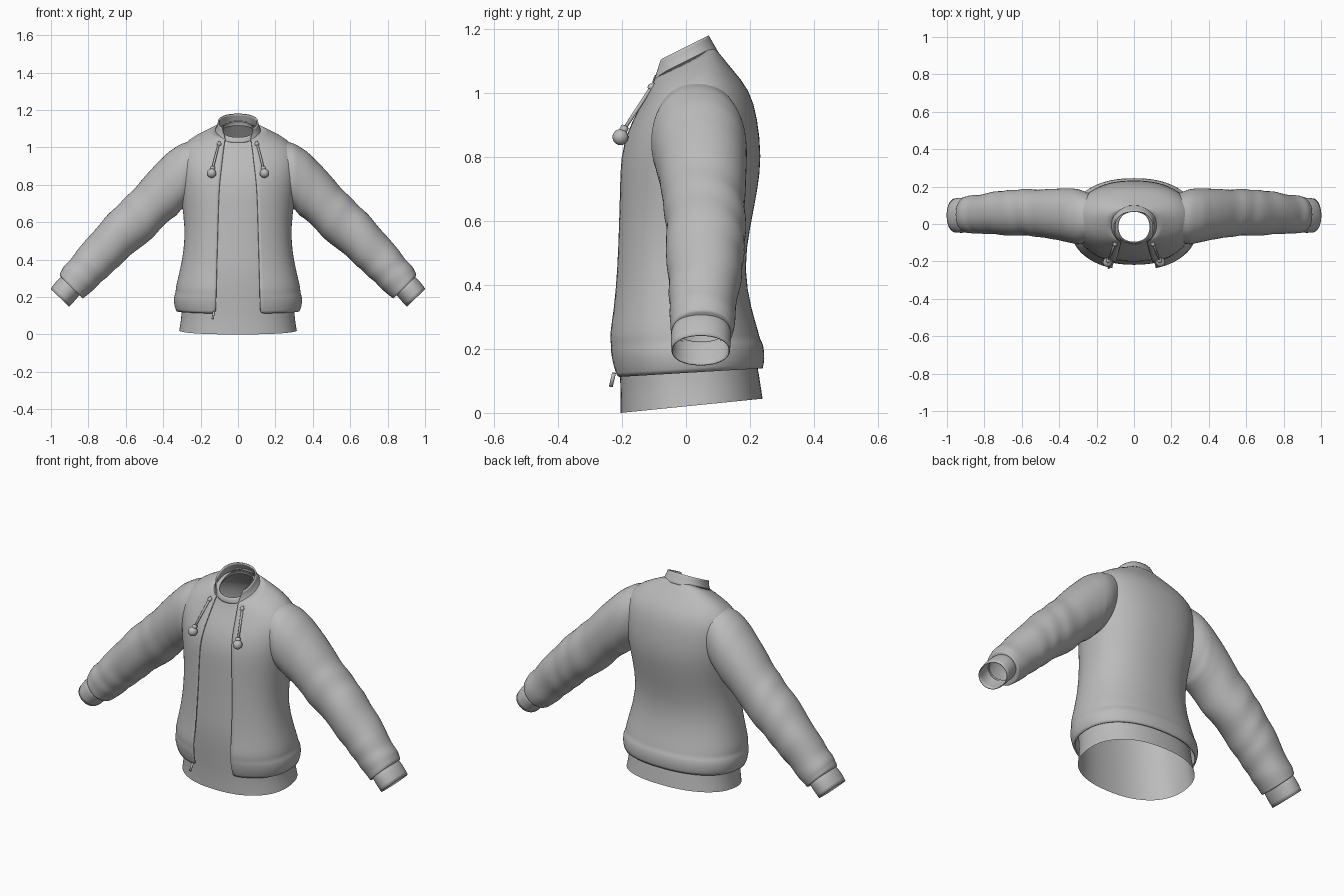
import bpy, bmesh, math
from math import sin, cos, pi
from mathutils import Vector

cube = bpy.data.objects.get("Cube")
if cube:
    bpy.data.objects.remove(cube, do_unlink=True)

# One cloth colour for everything
cloth = bpy.data.materials.new("grey_cloth")
cloth.use_nodes = True
GREY = (0.5, 0.5, 0.5, 1)
cloth.diffuse_color = GREY
cloth.node_tree.nodes["Principled BSDF"].inputs["Base Color"].default_value = GREY


def finish(name, bm, mirror=False, subsurf=0, thickness=0):
    """Turn a bmesh into a smooth object with the usual modifiers."""
    mesh = bpy.data.meshes.new(name)
    bm.to_mesh(mesh)
    bm.free()
    mesh.materials.append(cloth)
    for p in mesh.polygons:
        p.use_smooth = True
    ob = bpy.data.objects.new(name, mesh)
    bpy.context.collection.objects.link(ob)
    if mirror:
        ob.modifiers.new("Mirror", 'MIRROR').use_clip = False
        ob.modifiers["Mirror"].use_mirror_merge = False
    if subsurf:
        m = ob.modifiers.new("Subsurf", 'SUBSURF')
        m.levels = m.render_levels = subsurf
    if thickness:
        m = ob.modifiers.new("Solidify", 'SOLIDIFY')
        m.thickness = thickness
        m.offset = -1
    return ob


def loft(name, rings, closed=True, **kw):
    """Skin a list of equally long point rings."""
    bm = bmesh.new()
    rows = [[bm.verts.new(p) for p in ring] for ring in rings]
    n = len(rows[0])
    for a, b in zip(rows, rows[1:]):
        for j in range(n if closed else n - 1):
            k = (j + 1) % n
            bm.faces.new((a[j], a[k], b[k], b[j]))
    return finish(name, bm, **kw)


def power(v, p=0.88):
    return math.copysign(abs(v) ** p, v)


def body_ring(z, w, front, back, tilt, gap=0, n=48):
    """Rounded cross-section, split at the front when gap is above zero."""
    start = -pi / 2 + (math.asin((gap / w) ** (1 / 0.88)) if gap else 0)
    sweep = 2 * (pi / 2 - start) if gap else 2 * pi
    ring = []
    for j in range(n):
        a = start + sweep * j / (n - 1 if gap else n)
        y = (front + back) / 2 + (back - front) / 2 * power(sin(a))
        ring.append((w * power(cos(a)), y, z + tilt * y))
    return ring


# Jacket body: height, half width, front y, back y, tilt, half opening
body = [
    (0.125, 0.330, -0.225, 0.240, 0.06, 0.120),
    (0.150, 0.342, -0.234, 0.247, 0.06, 0.120),
    (0.205, 0.345, -0.246, 0.243, 0.05, 0.118),
    (0.222, 0.332, -0.243, 0.230, 0.04, 0.118),
    (0.245, 0.336, -0.250, 0.228, 0.03, 0.117),
    (0.320, 0.316, -0.235, 0.205, 0.00, 0.115),
    (0.450, 0.288, -0.225, 0.180, 0.00, 0.112),
    (0.580, 0.285, -0.220, 0.200, 0.00, 0.108),
    (0.700, 0.300, -0.215, 0.225, 0.00, 0.105),
    (0.800, 0.315, -0.212, 0.237, 0.00, 0.100),
    (0.900, 0.325, -0.187, 0.224, 0.10, 0.090),
    (0.970, 0.318, -0.157, 0.200, 0.20, 0.083),
    (1.030, 0.272, -0.127, 0.145, 0.30, 0.077),
    (1.070, 0.192, -0.113, 0.112, 0.40, 0.072),
    (1.100, 0.122, -0.104, 0.088, 0.50, 0.070),
]
loft("jacket_body", [body_ring(*s) for s in body], closed=False,
     subsurf=1, thickness=0.008)

# Standing collar
collar = [
    (1.080, 0.128, -0.116, 0.100, 0.50, 0.068),
    (1.100, 0.118, -0.112, 0.091, 0.50, 0.072),
    (1.125, 0.110, -0.110, 0.080, 0.50, 0.080),
    (1.145, 0.108, -0.110, 0.071, 0.50, 0.086),
]
loft("collar", [body_ring(*s) for s in collar], closed=False,
     subsurf=1, thickness=0.008)

# Shirt worn underneath, following the inside of the jacket
shirt = [(0.0205, 0.315, -0.205, 0.240, 0.10),
         (0.070, 0.306, -0.205, 0.233, 0.08),
         (0.130, 0.300, -0.206, 0.225, 0.06)]
shirt += [(z - 0.008, w - 0.014, f + 0.012, b - 0.014, t)
          for z, w, f, b, t, g in body[5:]]
shirt.append((1.100, 0.088, -0.100, 0.070, 0.50))
loft("shirt", [body_ring(*s) for s in shirt], subsurf=1)

# Ribbed neckband of the shirt
neck = [(1.078, 0.100, -0.106, 0.076, 0.5), (1.090, 0.096, -0.106, 0.075, 0.5),
        (1.104, 0.086, -0.098, 0.068, 0.5)]
loft("shirt_neckband", [body_ring(*s) for s in neck], subsurf=1, thickness=0.004)


def sleeve_ring(tx, tz, bx, bz, front, back, wrinkle=0, phase=0, n=32):
    """Oval between an upper and a lower edge point, with cloth folds."""
    mid = Vector((tx + bx, front + back, tz + bz)) / 2
    up = Vector((tx - bx, 0, tz - bz)) / 2
    side = Vector((0, front - back, 0)) / 2
    ring = []
    for j in range(n):
        a = 2 * pi * j / n
        k = 1 + wrinkle * sin(phase + 2 * sin(a + phase * 0.3))
        ring.append(mid + (up * power(cos(a), 0.94) + side * power(sin(a), 0.94)) * k)
    return ring


# Sleeves: upper x z, lower x z, front y, back y
sleeve = [
    (0.220, 1.045, 0.260, 0.700, -0.100, 0.165),
    (0.300, 1.022, 0.300, 0.670, -0.112, 0.188),
    (0.375, 0.975, 0.330, 0.635, -0.098, 0.192),
    (0.450, 0.900, 0.380, 0.600, -0.085, 0.188),
    (0.550, 0.785, 0.450, 0.525, -0.070, 0.187),
    (0.640, 0.695, 0.530, 0.460, -0.063, 0.187),
    (0.730, 0.605, 0.610, 0.390, -0.060, 0.182),
    (0.810, 0.510, 0.680, 0.325, -0.056, 0.172),
    (0.880, 0.420, 0.750, 0.262, -0.052, 0.160),
    (0.935, 0.360, 0.805, 0.210, -0.050, 0.153),
    (0.955, 0.320, 0.830, 0.190, -0.047, 0.148),
    (0.945, 0.302, 0.848, 0.212, -0.035, 0.130),
]
rings = []
for i, (a, b) in enumerate(zip(sleeve, sleeve[1:])):
    for s in range(3):
        row = [u + (v - u) * s / 3 for u, v in zip(a, b)]
        fold = 0.03 if 3 < i < 9 else 0.008
        rings.append(sleeve_ring(*row, fold, (3 * i + s) * 1.5))
rings.append(sleeve_ring(*sleeve[-1]))
loft("sleeves", rings, mirror=True, subsurf=1)

# Cuffs
cuff = [
    (0.940, 0.312, 0.838, 0.220, -0.038, 0.133),
    (0.954, 0.302, 0.848, 0.210, -0.047, 0.142),
    (0.980, 0.275, 0.872, 0.180, -0.048, 0.141),
    (1.002, 0.243, 0.902, 0.148, -0.046, 0.138),
]
loft("cuffs", [sleeve_ring(*c) for c in cuff], mirror=True, subsurf=1, thickness=0.004)


def rod(name, start, end, radius, mirror=True):
    start, end = Vector(start), Vector(end)
    d = end - start
    bm = bmesh.new()
    bmesh.ops.create_cone(bm, cap_ends=True, segments=10, radius1=radius,
                          radius2=radius, depth=d.length)
    bmesh.ops.rotate(bm, verts=bm.verts, matrix=d.to_track_quat('Z', 'Y').to_matrix())
    bmesh.ops.translate(bm, verts=bm.verts, vec=(start + end) / 2)
    return finish(name, bm, mirror=mirror)


def ball(name, centre, radius):
    bm = bmesh.new()
    bmesh.ops.create_uvsphere(bm, u_segments=16, v_segments=10, radius=radius)
    bmesh.ops.translate(bm, verts=bm.verts, vec=centre)
    return finish(name, bm, mirror=True)


# Drawstrings with eyelets, knots and end balls
rod("drawstrings", (0.100, -0.100, 1.030), (0.138, -0.198, 0.880), 0.006)
ball("drawstring_eyelets", (0.101, -0.108, 1.018), 0.012)
rod("drawstring_knots", (0.134, -0.190, 0.895), (0.139, -0.200, 0.875), 0.013)
ball("drawstring_balls", (0.141, -0.205, 0.862), 0.025)

# Zip pull at the lower front edge
rod("zip_pull", (-0.128, -0.225, 0.125), (-0.136, -0.235, 0.082), 0.006, mirror=False)
